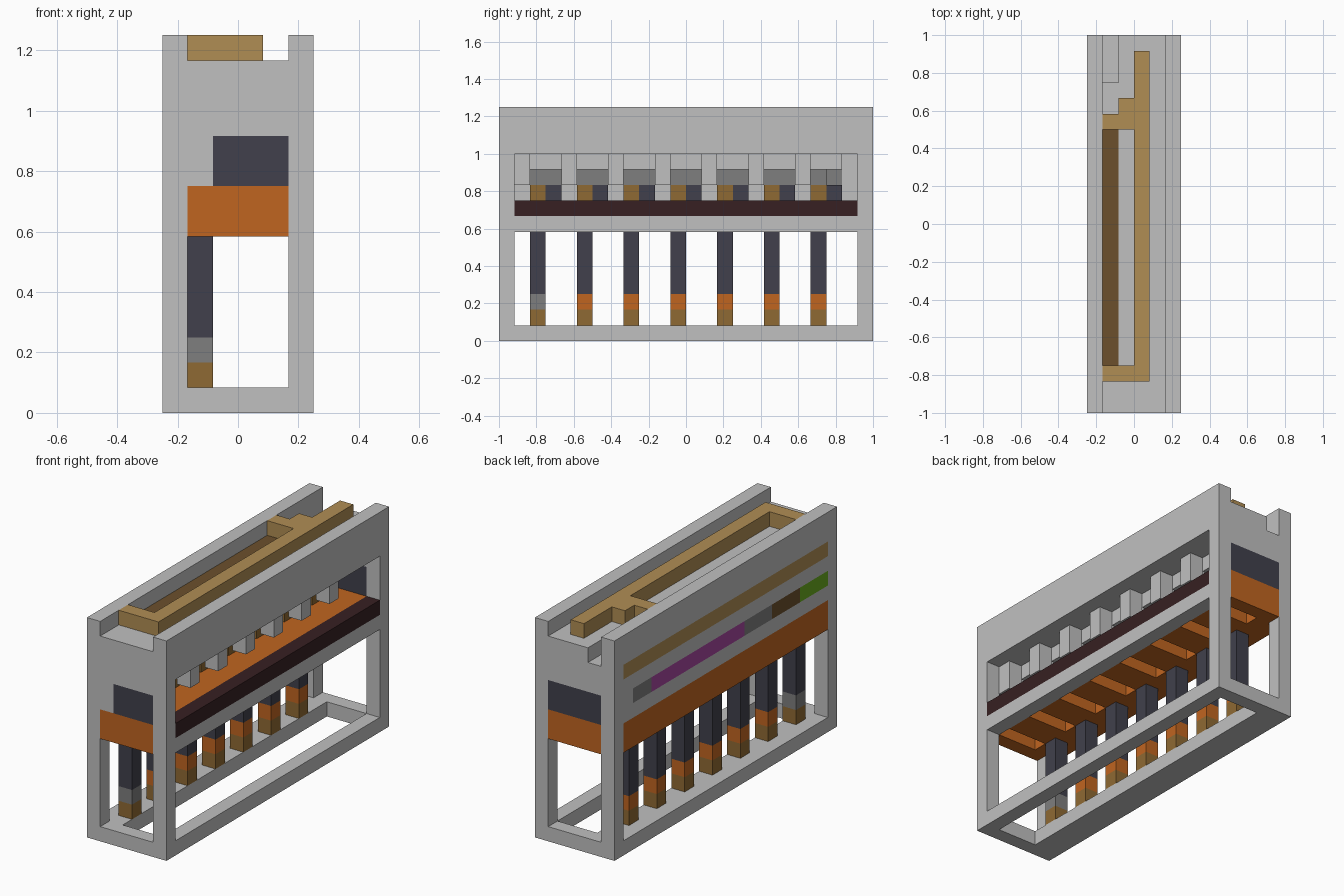
import bpy

cube = bpy.data.objects.get("Cube")
if cube:
    bpy.data.objects.remove(cube, do_unlink=True)

U = 1 / 12  # one block of the grid the model is laid out on


def linear(c):
    c /= 255
    return c / 12.92 if c <= 0.04045 else ((c + 0.055) / 1.055) ** 2.4


def material(name, *rgb):
    mat = bpy.data.materials.new(name)
    mat.use_nodes = True
    col = [linear(c) for c in rgb] + [1]
    mat.diffuse_color = col
    bsdf = mat.node_tree.nodes["Principled BSDF"]
    bsdf.inputs["Base Color"].default_value = col
    bsdf.inputs["Roughness"].default_value = 0.9
    return mat


LIGHT = material("light grey", 192, 192, 192)
DARK = material("dark grey", 126, 126, 126)
ORANGE = material("orange", 192, 101, 32)
NAVY = material("slate", 65, 64, 76)
TAN = material("tan", 176, 141, 84)
OCHRE = material("ochre", 143, 106, 51)
BROWN = material("brown", 108, 80, 44)
MAROON = material("maroon", 55, 32, 34)
GREEN = material("green", 105, 172, 30)
PURPLE = material("purple", 168, 72, 160)


def box(name, mat, x, y, z):
    """Box from (low, high) ranges in grid blocks."""
    bpy.ops.mesh.primitive_cube_add(size=1, location=[U * sum(r) / 2 for r in (x, y, z)])
    ob = bpy.context.object
    ob.name = name
    ob.scale = [U * (r[1] - r[0]) for r in (x, y, z)]
    ob.data.materials.append(mat)
    return ob


FULL, LONG, INNER = (-12, 12), (-11, 11), (-2, 2)

# Base ring, wider along the column side
box("base_rail_right", LIGHT, (-3, -1), LONG, (0, 1))
box("base_rail_left", LIGHT, (2, 3), LONG, (0, 1))
for side, y in (("front", (-12, -11)), ("back", (11, 12))):
    box(side + "_base", LIGHT, (-3, 3), y, (0, 1))
    # Corner posts and end walls
    box(side + "_post_right", LIGHT, (-3, -2), y, (1, 12))
    box(side + "_post_left", LIGHT, (2, 3), y, (1, 12))
    box(side + "_orange_panel", ORANGE, INNER, y, (7, 9))
    box(side + "_slate_panel", NAVY, (-1 if side == "front" else -2, 2), y, (9, 11))
    box(side + "_lintel", LIGHT, INNER, y, (11, 12))
box("front_panel_filler", LIGHT, (-2, -1), (-12, -11), (9, 11))

# Right side wall: stacked bands
box("right_orange_band", ORANGE, (-3, -2), LONG, (7, 9))
box("right_lower_band", LIGHT, (-3, -2), LONG, (9, 10))
edge = 11
strip = [(1, LIGHT), (2, DARK), (10, PURPLE), (3, DARK), (3, BROWN), (3, GREEN)]
for i, (length, mat) in enumerate(strip):
    box(f"right_strip_{i}", mat, (-3, -2), (edge - length, edge), (10, 11))
    edge -= length
box("right_upper_band", LIGHT, (-3, -2), LONG, (11, 12))
box("right_tan_band", TAN, (-3, -2), LONG, (12, 13))
box("right_top_wall", LIGHT, (-3, -2), FULL, (13, 15))
for y in ((-12, -11), (11, 12)):
    box("right_band_end", LIGHT, (-3, -2), y, (12, 13))

# Left side wall
box("left_rail", LIGHT, (2, 3), LONG, (7, 8))
box("left_maroon_bar", MAROON, (2, 3), LONG, (8, 9))
box("left_top_wall", LIGHT, (2, 3), FULL, (12, 15))

# Roof, with a groove open to the back
box("roof_lower", LIGHT, INNER, FULL, (12, 13))
box("roof_upper", LIGHT, (-1, 2), FULL, (13, 14))
box("roof_edge_front", LIGHT, (-2, -1), (-12, -9), (13, 14))
box("roof_inlay", BROWN, (-2, -1), (-9, 6), (13, 14))
box("roof_edge_back", LIGHT, (-2, -1), (6, 9), (13, 14))

# Track on top of the roof
box("track_long_bar", TAN, (0, 1), (-10, 11), (14, 15))
box("track_front_bar", TAN, (-2, 0), (-10, -9), (14, 15))
box("track_back_bar", TAN, (-2, 0), (6, 7), (14, 15))
box("track_back_step", TAN, (-1, 0), (7, 8), (14, 15))

# Orange deck, ribbed underneath
box("deck", ORANGE, INNER, LONG, (8, 9))
box("deck_spine", ORANGE, (-2, -1), LONG, (7, 8))

# Seven repeating stations
for i, y in enumerate(range(-10, 9, 3)):
    col = (-2, -1)
    box(f"column_foot_{i}", OCHRE, col, (y, y + 1), (1, 2))
    box(f"column_band_{i}", ORANGE if i else DARK, col, (y, y + 1), (2, 3))
    box(f"column_shaft_{i}", NAVY, col, (y, y + 1), (3, 7))
    box(f"deck_rib_{i}", ORANGE, (-1, 2), (y, y + 2), (7, 8))
    box(f"station_base_{i}", OCHRE, (-1, 0), (y, y + 1), (9, 10))
    box(f"station_stud_{i}", NAVY, (-1, 0), (y + 1, y + 2), (9, 10))
    box(f"station_key_{i}", DARK, (-1, 0), (y, y + (2 if i < 6 else 1)), (10, 11))
    box(f"station_cap_{i}", LIGHT, (0, 1), (y, y + 2), (11, 12))
    box(f"station_block_{i}", LIGHT, (1, 2), (y - 1, y), (10, 11))
    box(f"station_hanger_{i}", LIGHT, (1, 2), (y - 1, y), (11, 12))
